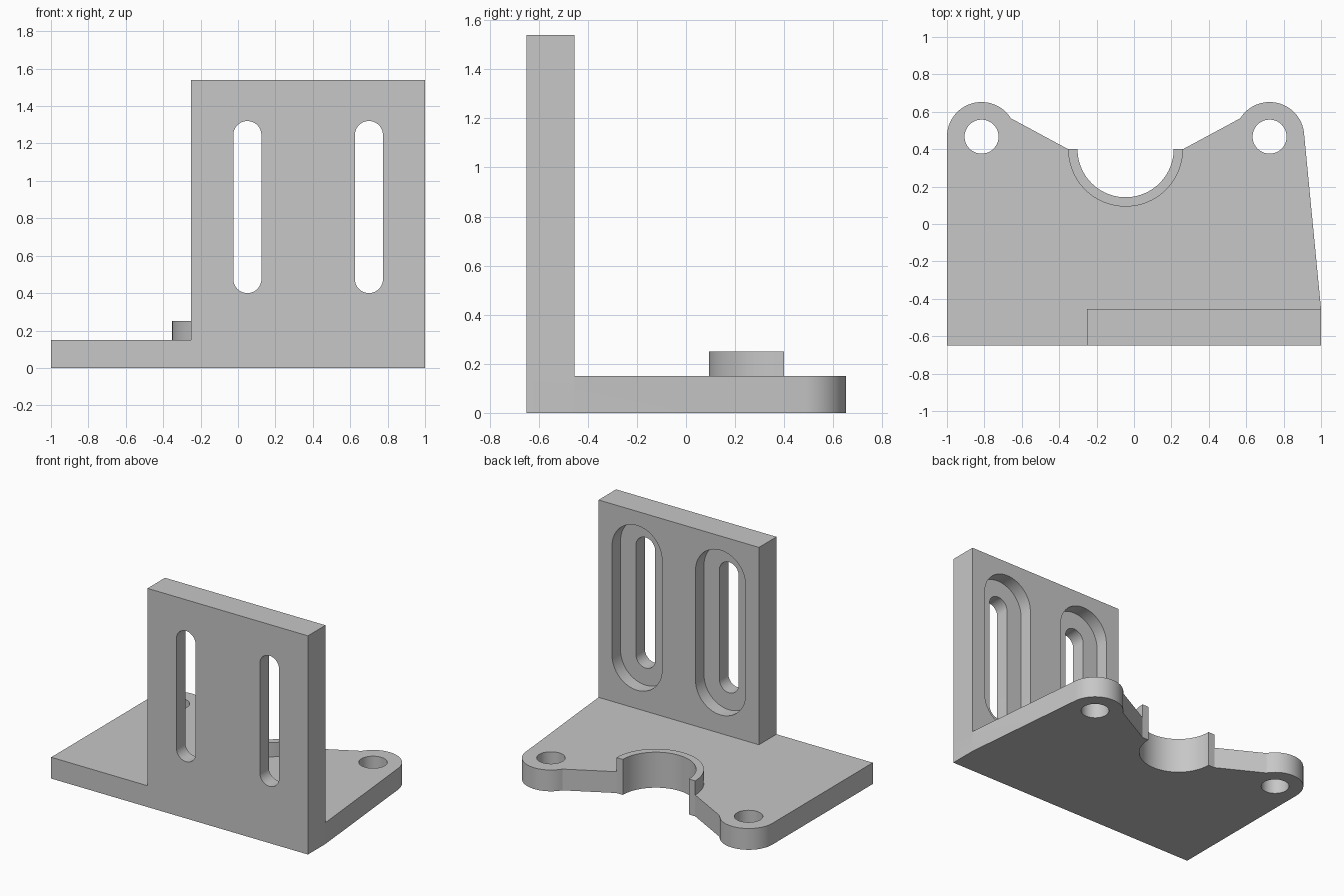
import bpy
import bmesh
from math import cos, sin, radians, pi
from mathutils import Matrix, Vector

old = bpy.data.objects.get("Cube")
if old:
    bpy.data.objects.remove(old, do_unlink=True)

grey = bpy.data.materials.new("steel_grey")
grey.use_nodes = True
colour = (0.57, 0.57, 0.57, 1)
grey.diffuse_color = colour
grey.node_tree.nodes["Principled BSDF"].inputs["Base Color"].default_value = colour

BASE_TOP = 0.15
FRONT, WALL_BACK = -0.65, -0.455
EAR_Y, EAR_R, HOLE_R = 0.467, 0.185, 0.091
EARS = (-0.815, 0.725)
COLLAR = (-0.045, 0.4)
INNER_R, OUTER_R = 0.257, 0.307


def arc(cx, cy, r, start, end, steps=32):
    angles = [radians(start + (end - start) * i / steps) for i in range(steps + 1)]
    return [(cx + r * cos(a), cy + r * sin(a)) for a in angles]


def slot(cx, low, high, r):
    return arc(cx, high, r, 0, 180) + arc(cx, low, r, 180, 360)


def prism(name, outline, start, end, upright=False):
    """Extrude an outline along z, or along y when upright."""
    if upright:
        start, end = -end, -start
    bm = bmesh.new()
    face = bm.faces.new([bm.verts.new((a, b, start)) for a, b in outline])
    new = bmesh.ops.extrude_face_region(bm, geom=[face])["geom"]
    verts = [v for v in new if isinstance(v, bmesh.types.BMVert)]
    bmesh.ops.translate(bm, verts=verts, vec=Vector((0, 0, end - start)))
    bm.normal_update()
    bmesh.ops.recalc_face_normals(bm, faces=bm.faces)
    if upright:
        bm.transform(Matrix.Rotation(pi / 2, 4, "X"))
        bm.normal_update()
    mesh = bpy.data.meshes.new(name)
    bm.to_mesh(mesh)
    bm.free()
    mesh.materials.append(grey)
    obj = bpy.data.objects.new(name, mesh)
    bpy.context.collection.objects.link(obj)
    return obj


def combine(target, tool, operation):
    mod = target.modifiers.new(operation.lower(), "BOOLEAN")
    mod.operation = operation
    mod.solver = "EXACT"
    mod.object = tool
    bpy.context.view_layer.objects.active = target
    bpy.ops.object.modifier_apply(modifier=mod.name)
    bpy.data.objects.remove(tool, do_unlink=True)


# Upright wall with through slots, each with a wider recess on the back
outline = [(-0.25, 0), (1, 0), (1, 1.54), (-0.25, 1.54)]
wall = prism("wall", outline, FRONT, WALL_BACK, True)
for x in (0.05, 0.7):
    recess = prism("recess", slot(x, 0.475, 1.245, 0.195), -0.55, -0.4, True)
    combine(wall, recess, "DIFFERENCE")
    through = prism("slot", slot(x, 0.475, 1.245, 0.075), -0.8, -0.3, True)
    combine(wall, through, "DIFFERENCE")

# Base plate with two rounded ears and a half-round bay between them
cx, cy = COLLAR
bay_r = (INNER_R + OUTER_R) / 2
outline = [(-1, FRONT), (1, FRONT), (1, WALL_BACK)]
outline += arc(EARS[1], EAR_Y, EAR_R, 5, 148)
outline += [(cx + OUTER_R, cy)]
outline += arc(cx, cy, bay_r, 0, -180, 48)
outline += [(cx - OUTER_R, cy)]
outline += arc(EARS[0], EAR_Y, EAR_R, 32, 180)
bracket = prism("bracket", outline, 0, BASE_TOP)

# Bolt holes through the ears
for x in EARS:
    hole = prism("bolt_hole", arc(x, EAR_Y, HOLE_R, 0, 352.5, 47), -0.1, 0.4)
    combine(bracket, hole, "DIFFERENCE")

# Half-round collar lining the bay
ring = arc(cx, cy, OUTER_R, 180, 360, 48) + arc(cx, cy, INNER_R, 360, 180, 48)
combine(bracket, prism("collar", ring, 0, 0.25), "UNION")

# Join the wall to the plate
combine(bracket, wall, "UNION")

# Smooth the rounded sides and keep the edges crisp
bpy.ops.object.select_all(action="DESELECT")
bracket.select_set(True)
bpy.context.view_layer.objects.active = bracket
bpy.ops.object.shade_smooth_by_angle(angle=radians(20))
